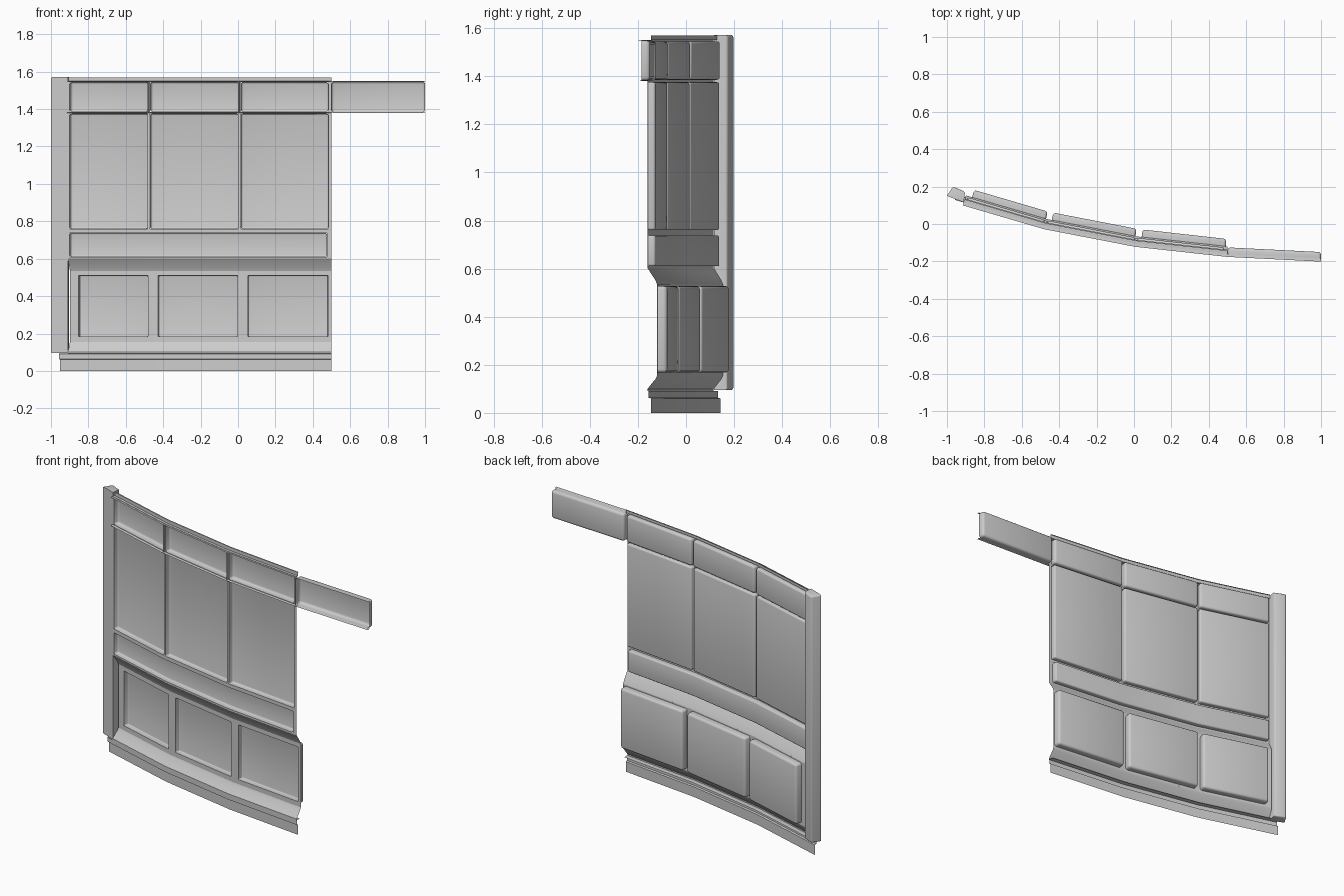
import bpy, bmesh, math

if "Cube" in bpy.data.objects:
    bpy.data.objects.remove(bpy.data.objects["Cube"])

# Plan curve of the front face (x, y)
CURVE = [(-1.0, 0.141), (-0.477, -0.012), (0.008, -0.106), (0.5, -0.16), (1.0, -0.185)]
KNOTS = [-0.477, 0.008, 0.5]


def plan(x):
    for (x0, y0), (x1, y1) in zip(CURVE, CURVE[1:]):
        if x <= x1 + 1e-6:
            return y0 + (y1 - y0) * (x - x0) / (x1 - x0)
    return CURVE[-1][1]


def pt(x, d, z):
    """Point at x along the wall, pushed back by d and raised to z."""
    a, b = max(-1, x - 0.15), min(1, x + 0.15)
    s = (plan(b) - plan(a)) / (b - a)
    k = d / math.hypot(1, s)
    return (min(1.0, x - s * k * (x < 0.45)), plan(x) + k, z)


def finish(name, bm, angle=35):
    bmesh.ops.remove_doubles(bm, verts=bm.verts, dist=1e-5)
    me = bpy.data.meshes.new(name)
    bm.to_mesh(me)
    bm.free()
    ob = bpy.data.objects.new(name, me)
    bpy.context.collection.objects.link(ob)
    bpy.context.view_layer.objects.active = ob
    ob.select_set(True)
    bpy.ops.object.shade_smooth_by_angle(angle=math.radians(angle))
    ob.select_set(False)
    return ob


def quad(bm, pts):
    bm.faces.new([bm.verts.new(p) for p in pts])


def spans(x0, x1):
    xs = [x0] + [k for k in KNOTS if x0 + 0.01 < k < x1 - 0.01] + [x1]
    return list(zip(xs, xs[1:]))


def sweep(name, x0, x1, profile):
    """Sheet following the wall with a (depth, z) profile."""
    bm = bmesh.new()
    for a, b in spans(x0, x1):
        for (d0, z0), (d1, z1) in zip(profile, profile[1:]):
            quad(bm, [pt(a, d0, z0), pt(b, d0, z0), pt(b, d1, z1), pt(a, d1, z1)])
    return finish(name, bm)


def frame(name, x0, x1, z0, z1, d, holes):
    """Flat wall sheet with rectangular openings."""
    xs = sorted({x0, x1, *[k for k in KNOTS if x0 < k < x1], *[v for h in holes for v in h[:2]]})
    zs = sorted({z0, z1, *[v for h in holes for v in h[2:]]})
    bm = bmesh.new()
    for a, b in zip(xs, xs[1:]):
        for c, e in zip(zs, zs[1:]):
            mx, mz = (a + b) / 2, (c + e) / 2
            if not any(h[0] < mx < h[1] and h[2] < mz < h[3] for h in holes):
                quad(bm, [pt(a, d, c), pt(b, d, c), pt(b, d, e), pt(a, d, e)])
    return finish(name, bm)


def tray(name, x0, x1, z0, z1, d0, d1, r):
    """Open-fronted pan pressed back from d0 to d1 with rounded edges."""
    bm = bmesh.new()
    for a, b in spans(x0, x1):
        quad(bm, [pt(a, d1, z0), pt(b, d1, z0), pt(b, d1, z1), pt(a, d1, z1)])
        quad(bm, [pt(a, d0, z0), pt(b, d0, z0), pt(b, d1, z0), pt(a, d1, z0)])
        quad(bm, [pt(a, d1, z1), pt(b, d1, z1), pt(b, d0, z1), pt(a, d0, z1)])
    quad(bm, [pt(x0, d0, z0), pt(x0, d1, z0), pt(x0, d1, z1), pt(x0, d0, z1)])
    quad(bm, [pt(x1, d1, z0), pt(x1, d0, z0), pt(x1, d0, z1), pt(x1, d1, z1)])
    bmesh.ops.remove_doubles(bm, verts=bm.verts, dist=1e-5)
    sharp = [e for e in bm.edges if len(e.link_faces) == 2
             and abs(e.calc_face_angle()) > math.radians(40)]
    bmesh.ops.bevel(bm, geom=sharp, offset=r, segments=3, profile=0.5, affect='EDGES')
    return finish(name, bm)


bays = [(-0.9, -0.484), (-0.47, 0.001), (0.015, 0.483)]
low_bays = [(-0.865, -0.492), (-0.437, -0.01), (0.047, 0.48)]

# Upper wall: window bays, header channel and long rail recess
holes = [(a, b, 0.76, 1.375) for a, b in bays]
holes += [(a, b, 1.385, 1.545) for a, b in bays]
holes.append((-0.9, 0.475, 0.61, 0.738))
frame("upper_wall_frame", -0.91, 0.5, 0.60, 1.55, 0.0, holes)
for i, (a, b) in enumerate(bays, 1):
    tray(f"upper_panel_{i}", a, b, 0.76, 1.375, 0, 0.03, 0.009)
    tray(f"header_panel_{i}", a, b, 1.385, 1.545, 0, 0.033, 0.012)
tray("rail_recess", -0.9, 0.475, 0.61, 0.738, 0, 0.03, 0.009)

# Header extension arm and thin header lips
tray("header_arm", 0.5, 1.0, 1.382, 1.548, 0.0, 0.035, 0.015)
sweep("header_lip_bottom", -0.91, 1.0, [(-0.016, 1.38), (0, 1.382)])
sweep("header_lip_top", -0.91, 1.0, [(-0.016, 1.55), (0, 1.548)])
for i, x in enumerate(KNOTS, 1):
    bm = bmesh.new()
    quad(bm, [pt(x, -0.012, 1.382), pt(x, 0, 1.382), pt(x, 0, 1.548), pt(x, -0.012, 1.548)])
    finish(f"header_divider_{i}", bm)

# Top strip
sweep("top_strip", -0.91, 0.5, [(0, 1.55), (0.015, 1.55), (0.015, 1.57), (0.022, 1.57)])

# Lower wall with stepped-back panel zone
holes = [(a, b, 0.183, 0.51) for a, b in low_bays]
frame("lower_wall_frame", -0.91, 0.5, 0.155, 0.535, 0.04, holes)
sweep("upper_slope", -0.91, 0.5, [(0.04, 0.535), (0.032, 0.553), (0.008, 0.59), (0, 0.602)])
sweep("lower_slope", -0.91, 0.5, [(0, 0.092), (0, 0.1), (0.034, 0.142), (0.04, 0.155)])
for i, (a, b) in enumerate(low_bays, 1):
    tray(f"lower_panel_inner_{i}", a, b, 0.183, 0.51, 0.04, 0.07, 0.005)
    tray(f"lower_panel_back_{i}", a - 0.012, b + 0.012, 0.168, 0.527, 0.04, 0.08, 0.014)

# Bottom skirting
sweep("bottom_skirting", -0.957, 0.5,
      [(0.015, 0), (0.015, 0.06), (0.004, 0.063), (0.004, 0.09), (0, 0.092), (0.03, 0.092)])

# Left pillar
bm = bmesh.new()
plan_pts = [(-1.0, 0.15), (-0.91, 0.116), (-0.903, 0.172), (-0.968, 0.2)]
low = [bm.verts.new((x, y, 0.095)) for x, y in plan_pts]
face = bm.faces.new(low)
top = bmesh.ops.extrude_face_region(bm, geom=[face])["geom"]
for v in top:
    if isinstance(v, bmesh.types.BMVert):
        v.co.z = 1.572
if not any(f.calc_center_median().z < 0.1 for f in bm.faces):
    bm.faces.new(low)
bmesh.ops.recalc_face_normals(bm, faces=bm.faces)
back = [e for e in bm.edges if sum(v.co.y for v in e.verts) / 2 > 0.17]
bmesh.ops.bevel(bm, geom=back, offset=0.01, segments=3, profile=0.5, affect='EDGES')
finish("left_pillar", bm)
